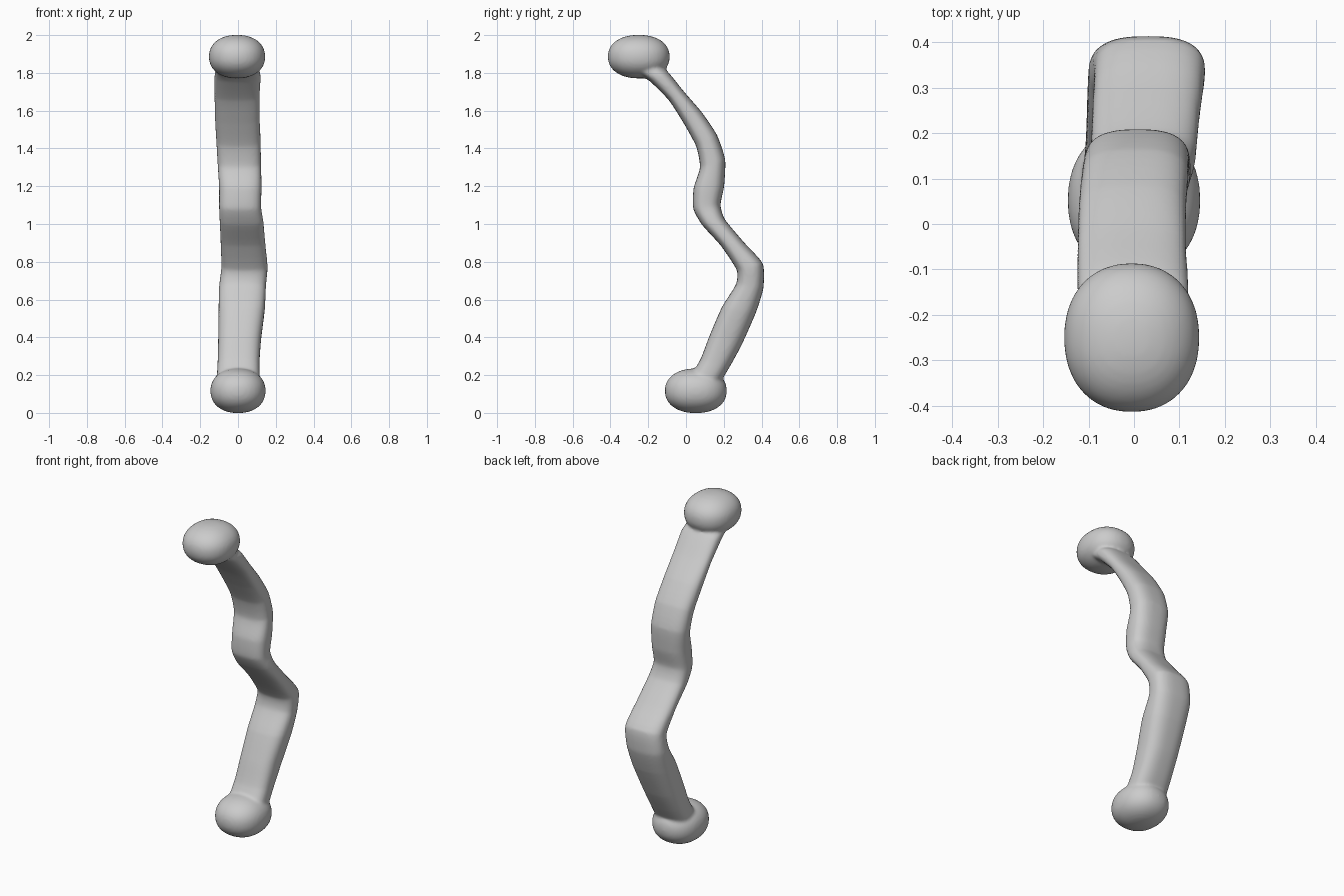
import bpy, bmesh, math
from mathutils import Vector

if "Cube" in bpy.data.objects:
    bpy.data.objects.remove(bpy.data.objects["Cube"])

# back (y, z), front (y, z), left x, right x of each strap section
SECTIONS = [
    (-0.18, 1.85, -0.26, 1.80, -0.115, 0.11),
    (-0.10, 1.81, -0.19, 1.755, -0.125, 0.12),
    (-0.01, 1.70, -0.09, 1.655, -0.125, 0.115),
    (0.085, 1.59, -0.01, 1.53, -0.122, 0.115),
    (0.165, 1.47, 0.055, 1.41, -0.115, 0.12),
    (0.208, 1.34, 0.075, 1.30, -0.108, 0.122),
    (0.202, 1.20, 0.040, 1.19, -0.10, 0.125),
    (0.182, 1.10, 0.038, 1.08, -0.10, 0.122),
    (0.205, 1.025, 0.085, 0.995, -0.097, 0.135),
    (0.305, 0.905, 0.185, 0.885, -0.092, 0.145),
    (0.408, 0.79, 0.27, 0.755, -0.088, 0.157),
    (0.41, 0.66, 0.265, 0.68, -0.10, 0.148),
    (0.37, 0.53, 0.19, 0.56, -0.103, 0.142),
    (0.295, 0.36, 0.125, 0.41, -0.105, 0.122),
    (0.235, 0.25, 0.075, 0.28, -0.108, 0.114),
    (0.17, 0.14, 0.00, 0.16, -0.115, 0.115),
]
SIDES, STEPS = 40, 4


def spline(a, b, c, d, t):
    # tight curve through the section values, keeping the bends crisp
    soft = b + 0.5 * t * (c - a + t * (2*a - 5*b + 4*c - d + t * (3*(b - c) + d - a)))
    return 0.5 * soft + 0.5 * (b + (c - b) * t)


def spow(v, e):
    return math.copysign(abs(v) ** e, v)


def add_strap(bm):
    rings = []
    n = len(SECTIONS)
    for i in range((n - 1) * STEPS + 1):
        k = min(i // STEPS, n - 2)
        t = i / STEPS - k
        q = [SECTIONS[max(0, min(n - 1, k + o))] for o in (-1, 0, 1, 2)]
        by, bz, fy, fz, xl, xr = [spline(*v, t) for v in zip(*q)]
        back, front = Vector((0, by, bz)), Vector((0, fy, fz))
        mid, half = (back + front) / 2, (back - front) / 2
        ring = []
        for j in range(SIDES):
            a = math.tau * j / SIDES
            # rounder back, flatter front
            u = spow(math.cos(a), 2 / 2.8)
            w = spow(math.sin(a), 2 / 2.4 if math.sin(a) > 0 else 2 / 3)
            p = mid + half * w
            p.x = (xl + xr) / 2 + (xr - xl) / 2 * u
            ring.append(bm.verts.new(p))
        rings.append(ring)
    for r, s in zip(rings, rings[1:]):
        for j in range(SIDES):
            m = (j + 1) % SIDES
            bm.faces.new((r[j], r[m], s[m], s[j]))
    bm.faces.new(rings[0])
    bm.faces.new(rings[-1])


def add_knob(bm, center, size):
    # slightly full ellipsoid
    ball = bmesh.ops.create_uvsphere(bm, u_segments=40, v_segments=24, radius=1)
    for v in ball["verts"]:
        d = v.co.normalized()
        r = sum(abs(c) ** 2.2 for c in d) ** (-1 / 2.2)
        v.co = Vector(center) + Vector([c * r * s for c, s in zip(d, size)])


# bent strap with a rounded knob at each end
bm = bmesh.new()
add_strap(bm)
add_knob(bm, (-0.005, -0.25, 1.886), (0.149, 0.164, 0.115))
add_knob(bm, (0, 0.052, 0.117), (0.146, 0.164, 0.118))
bmesh.ops.recalc_face_normals(bm, faces=bm.faces)
me = bpy.data.meshes.new("knobbed_strap")
bm.to_mesh(me)
bm.free()
ob = bpy.data.objects.new("knobbed_strap", me)
bpy.context.collection.objects.link(ob)

# fuse strap and knobs into one smooth skin
remesh = ob.modifiers.new("fuse", 'REMESH')
remesh.mode = 'VOXEL'
remesh.voxel_size = 0.009
remesh.use_smooth_shade = True
smooth = ob.modifiers.new("blend", 'SMOOTH')
smooth.factor = 0.5
smooth.iterations = 8
